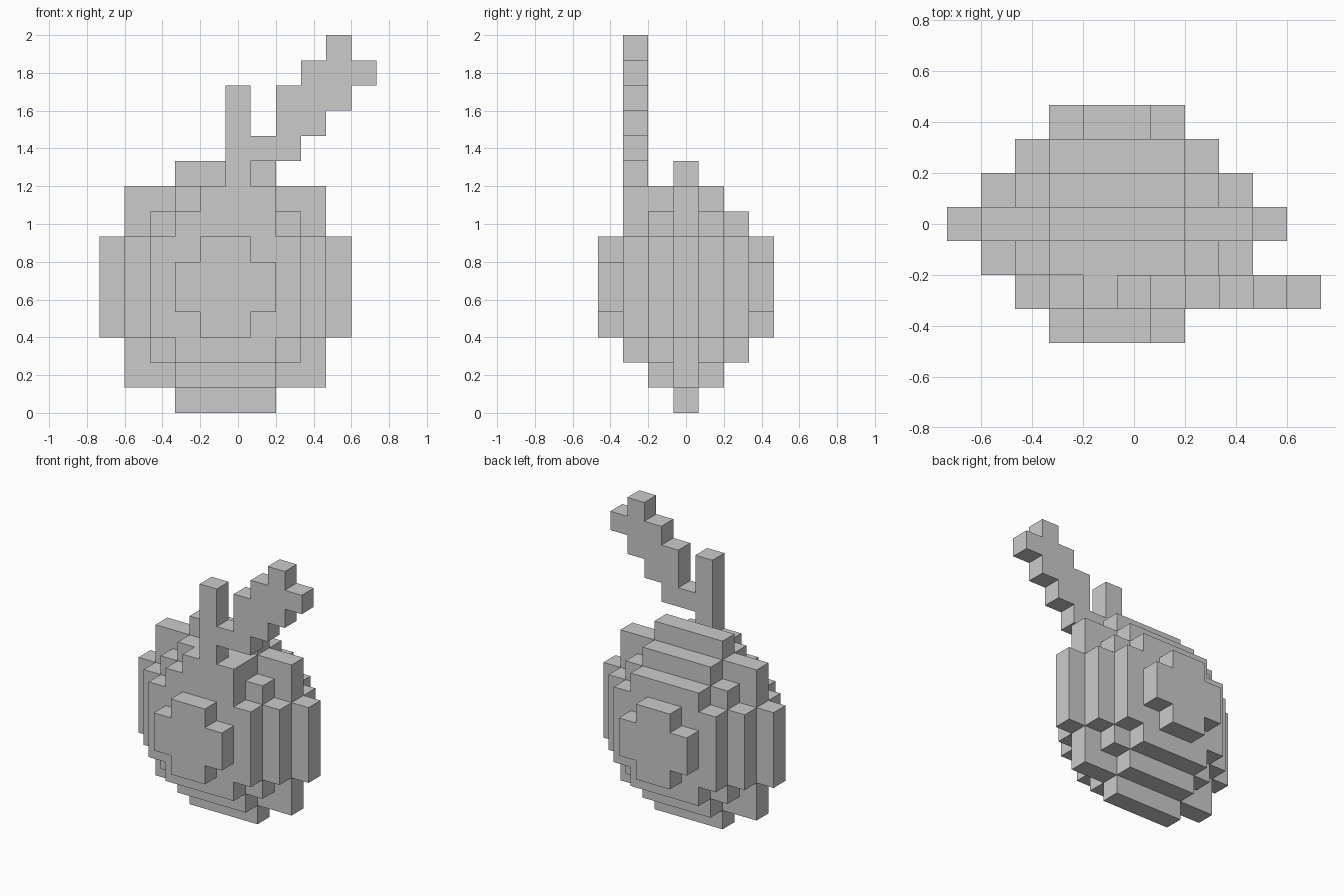
import bpy, bmesh
from math import radians
from mathutils import Vector

if "Cube" in bpy.data.objects:
    bpy.data.objects.remove(bpy.data.objects["Cube"])

U = 2 / 15                               # edge of one cube
ORIGIN = Vector((-5.5, -3.5, 0))         # grid corner, in cubes


def cells(y, *rects):
    """Cubes of one slice at depth y, from rectangles (x0, x1, z0, z1)."""
    return {(x, y, z) for x0, x1, z0, z1 in rects
            for x in range(x0, x1) for z in range(z0, z1)}


def build(name, part, solid):
    """Mesh the outer skin of a part, leaving out faces buried in the solid."""
    bm = bmesh.new()
    for c in sorted(part):
        for axis in range(3):
            for side in (0, 1):
                n = list(c)
                n[axis] += 2 * side - 1
                if tuple(n) in solid:
                    continue
                quad = []
                for a, b in ((0, 0), (1, 0), (1, 1), (0, 1)):
                    p = Vector(c)
                    p[axis] += side
                    p[(axis + 1) % 3] += a
                    p[(axis + 2) % 3] += b
                    quad.append(bm.verts.new((p + ORIGIN) * U))
                bm.faces.new(quad if side else quad[::-1])
    bmesh.ops.remove_doubles(bm, verts=bm.verts, dist=1e-4)
    # Join coplanar squares into large flat faces
    bmesh.ops.dissolve_limit(bm, angle_limit=radians(1),
                             verts=bm.verts, edges=bm.edges)
    mesh = bpy.data.meshes.new(name)
    bm.to_mesh(mesh)
    bm.free()
    obj = bpy.data.objects.new(name, mesh)
    bpy.context.collection.objects.link(obj)


# Round body: stepped slices, outermost to middle, mirrored front to back
slices = [
    [(4, 6, 3, 7), (3, 7, 4, 6)],
    [(2, 8, 3, 7), (3, 7, 2, 8)],
    [(1, 9, 3, 7), (2, 8, 2, 8), (3, 7, 1, 9)],
    [(0, 10, 3, 7), (1, 9, 1, 9), (3, 7, 0, 10)],
]
body = set()
for y, rects in enumerate(slices):
    body |= cells(y, *rects) | cells(6 - y, *rects)
body |= cells(1, (4, 7, 8, 9))           # ledge under the stem

# Stem, and the leaf climbing away from it
stem = cells(1, (5, 6, 9, 13))
leaf = cells(1, (6, 8, 10, 11), (7, 9, 11, 12), (7, 10, 12, 13),
             (8, 11, 13, 14), (9, 10, 14, 15))

solid = body | stem | leaf
for name, part in (("body", body), ("stem", stem), ("leaf", leaf)):
    build(name, part, solid)
